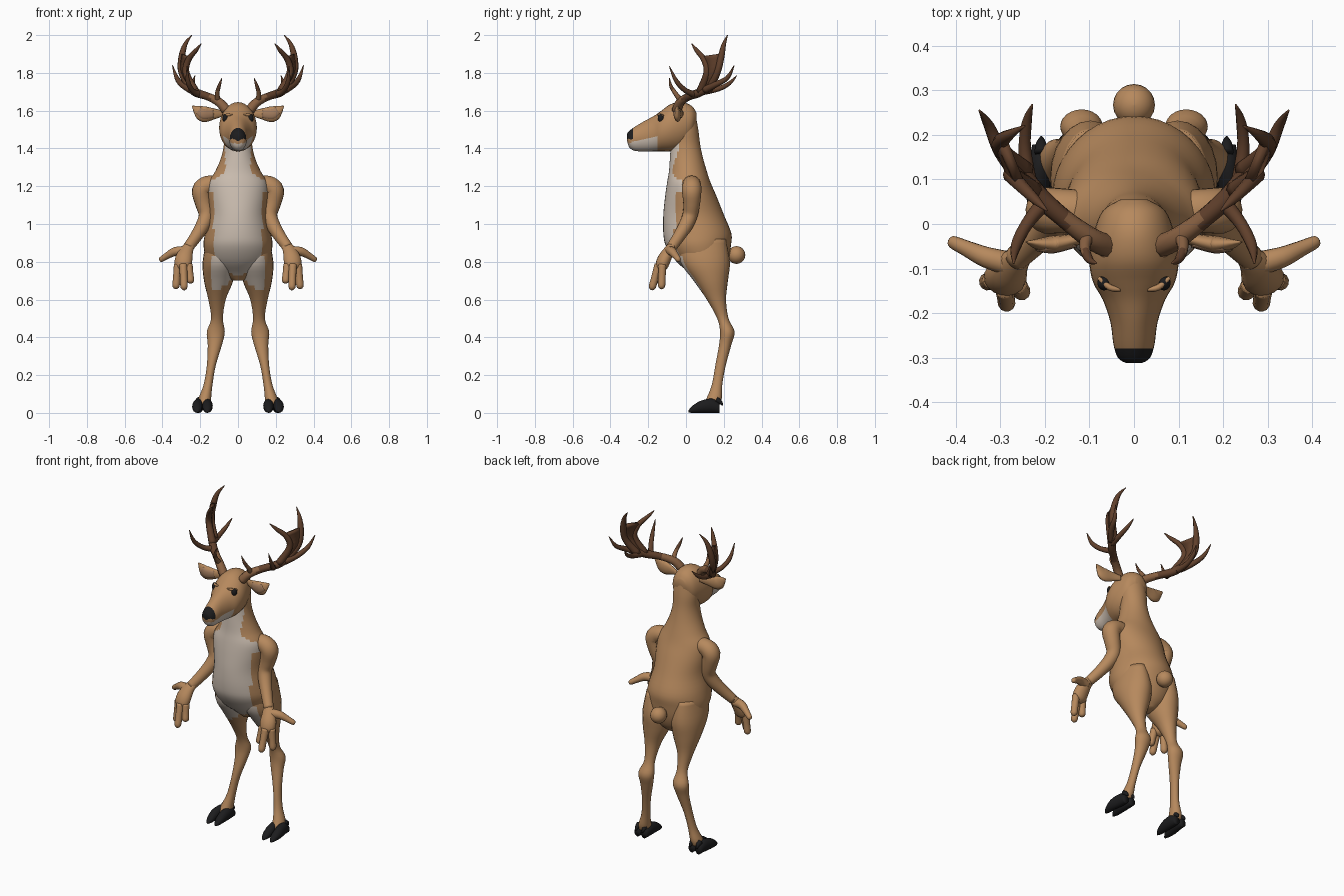
import bpy, math
from mathutils import Vector


def material(name, rgb):
    m = bpy.data.materials.new(name)
    m.diffuse_color = (*rgb, 1)
    return m


FUR = material("tan_fur", (0.47, 0.25, 0.11))
PALE = material("pale_fur", (0.62, 0.53, 0.45))
BLACK = material("black_horn", (0.012, 0.012, 0.013))
ANTLER = material("dark_antler", (0.12, 0.052, 0.025))
BASE = material("antler_base", (0.25, 0.12, 0.055))
EAR = material("inner_ear", (0.36, 0.20, 0.11))


def spline(rows, steps):
    """Smoothly interpolate rows of numbers."""
    out = []
    for i in range(len(rows) - 1):
        a, b = rows[max(i - 1, 0)], rows[i]
        c, d = rows[i + 1], rows[min(i + 2, len(rows) - 1)]
        for s in range(steps):
            t = s / steps
            out.append([0.5 * (2 * q + (r - p) * t + (2 * p - 5 * q + 4 * r - w) * t * t
                               + (3 * q - p - 3 * r + w) * t ** 3)
                        for p, q, r, w in zip(a, b, c, d)])
    out.append(list(rows[-1]))
    return out


def make(name, verts, faces, mats, rule=None, mirror=False):
    me = bpy.data.meshes.new(name)
    me.from_pydata(verts, [], faces)
    for m in mats:
        me.materials.append(m)
    for p in me.polygons:
        p.use_smooth = True
        if rule:
            p.material_index = rule(p.center)
    ob = bpy.data.objects.new(name, me)
    bpy.context.collection.objects.link(ob)
    if mirror:
        ob.modifiers.new("both_sides", "MIRROR").use_mirror_merge = False
    return ob


def skin(name, rings, mats, rule=None, mirror=False):
    """Join equal rings of points into a closed surface."""
    n = len(rings[0])
    verts = [v for r in rings for v in r]
    faces = [(i * n + j, i * n + (j + 1) % n, (i + 1) * n + (j + 1) % n, (i + 1) * n + j)
             for i in range(len(rings) - 1) for j in range(n)]
    faces += [tuple(range(n))[::-1], tuple(range(len(verts) - n, len(verts)))]
    ob = make(name, verts, faces, mats, rule, mirror)
    # consistent outward normals
    import bmesh
    bm = bmesh.new()
    bm.from_mesh(ob.data)
    bmesh.ops.recalc_face_normals(bm, faces=bm.faces)
    bm.to_mesh(ob.data)
    bm.free()
    return ob


def loft(name, axis, rows, mats, rule=None, mirror=False, seg=24, steps=4):
    """Rows hold position on the axis, then x min/max, then min/max on the third axis."""
    rings = []
    for t, x0, x1, b0, b1 in spline(rows, steps):
        ring = []
        for j in range(seg):
            a = 2 * math.pi * j / seg
            x = (x0 + x1) / 2 + (x1 - x0) / 2 * math.cos(a)
            b = (b0 + b1) / 2 + (b1 - b0) / 2 * math.sin(a)
            ring.append((x, b, t) if axis == "z" else (x, t, b))
        rings.append(ring)
    return skin(name, rings, mats, rule, mirror)


def tube(name, pts, mats, rule=None, flat=1.0, ref=(1, 0.2, 0.1), seg=12, steps=4):
    """Mirrored tapered limb; points are x, y, z, radius."""
    rows = spline(pts, steps)
    pos = [Vector(r[:3]) for r in rows]
    u, rings = Vector(ref), []
    for i, p in enumerate(pos):
        t = (pos[min(i + 1, len(pos) - 1)] - pos[max(i - 1, 0)]).normalized()
        u = (u - t * u.dot(t)).normalized()
        v, r = t.cross(u), max(rows[i][3], 0.002)
        rings.append([p + r * (u * math.cos(a) + v * flat * math.sin(a))
                      for a in (2 * math.pi * j / seg for j in range(seg))])
    return skin(name, rings, mats, rule, True)


def ball(name, c, r, mat, mirror=False):
    rows = []
    for k in range(13):
        a = math.pi * (k + 0.02) / 12.04
        s, h = math.sin(a), -math.cos(a)
        rows.append((c[2] + r[2] * h, c[0] - r[0] * s, c[0] + r[0] * s,
                     c[1] - r[1] * s, c[1] + r[1] * s))
    return loft(name, "z", rows, [mat], None, mirror, 20, 1)


# Torso and neck, with pale chest and belly
def chest_rule(c):
    w = 0.068 if c.z > 1.27 else 0.068 + (1.27 - c.z) * 1.8 if c.z > 1.22 else 0.16 if c.z > 1.17 else 0.13
    return int(c.y < 0.03 and abs(c.x) < w and c.z > 0.73)


torso = [(0.70, 0.03, 0.06, 0.16), (0.74, 0.10, 0.02, 0.20), (0.80, 0.16, -0.05, 0.225),
         (0.88, 0.182, -0.105, 0.237), (0.95, 0.175, -0.12, 0.24), (1.05, 0.155, -0.12, 0.20),
         (1.15, 0.16, -0.11, 0.16), (1.22, 0.155, -0.10, 0.13), (1.28, 0.12, -0.09, 0.11),
         (1.35, 0.09, -0.085, 0.09), (1.42, 0.075, -0.08, 0.075), (1.50, 0.075, -0.07, 0.065),
         (1.58, 0.065, -0.06, 0.05)]
loft("torso", "z", [(z, -w, w, f, b) for z, w, f, b in torso], [FUR, PALE], chest_rule, seg=40)


# Head with pale jaw and black nose
def head_rule(c):
    if c.y < -0.28 and c.z > 1.452 + max(0, 0.02 - abs(c.x)) * -0.6:
        return 2
    return int(c.y < -0.15 and c.z < 1.455 + (c.y + 0.2) * 0.25)


head = [(0.055, 0.03, 1.53, 1.59), (0.03, 0.07, 1.45, 1.625), (-0.02, 0.09, 1.40, 1.645),
        (-0.08, 0.10, 1.385, 1.635), (-0.13, 0.092, 1.385, 1.60), (-0.17, 0.07, 1.385, 1.572),
        (-0.22, 0.053, 1.385, 1.545), (-0.27, 0.046, 1.387, 1.515), (-0.30, 0.036, 1.405, 1.493),
        (-0.312, 0.018, 1.44, 1.478)]
loft("head", "y", [(y, -w, w, b, t) for y, w, b, t in head], [FUR, PALE, BLACK], head_rule, seg=32)
ball("eye", (0.067, -0.132, 1.56), (0.015, 0.017, 0.023), BLACK, True)
tube("brow", [(0.03, -0.147, 1.577, 0.004), (0.055, -0.142, 1.578, 0.007), (0.08, -0.12, 1.575, 0.004)], [FUR])

# Ears
ear = [(0.08, -0.02, 1.585, 0.015), (0.13, -0.035, 1.583, 0.03), (0.18, -0.045, 1.582, 0.042),
       (0.21, -0.045, 1.60, 0.03), (0.242, -0.04, 1.624, 0.003)]
tube("ear", ear, [FUR], flat=0.45, ref=(0, 0, 1))
tube("ear_inner", [(x, y - 0.009, z, r * 0.7) for x, y, z, r in ear[1:4]], [EAR], flat=0.4, ref=(0, 0, 1))

# Legs with pale inner thigh
leg = [(0.92, 0.04, 0.165, -0.04, 0.21), (0.80, 0.008, 0.187, -0.03, 0.232), (0.70, 0.025, 0.18, 0.04, 0.222),
       (0.60, 0.065, 0.157, 0.11, 0.212), (0.50, 0.08, 0.142, 0.165, 0.225), (0.43, 0.07, 0.165, 0.18, 0.257),
       (0.36, 0.085, 0.16, 0.175, 0.24), (0.25, 0.118, 0.165, 0.155, 0.21), (0.15, 0.135, 0.182, 0.137, 0.192),
       (0.08, 0.142, 0.208, 0.11, 0.19), (0.045, 0.145, 0.215, 0.09, 0.18)]
loft("leg", "z", leg, [FUR, PALE],
     lambda c: int(0.64 + abs(c.x - 0.12) * 0.7 < c.z < 0.82 and c.x < 0.142 and c.y < 0.125), True, 24)

# Cloven hooves and dewclaws
for part, x, dx in (("inner_hoof", 0.162, 0.0), ("outer_hoof", 0.208, 0.008)):
    loft(part, "y", [(0.178, x - 0.02, x + 0.02, 0.0, 0.05), (0.14, x - 0.028, x + 0.028, 0.0, 0.075),
                     (0.08, x + dx - 0.027, x + dx + 0.027, 0.0, 0.065),
                     (0.035, x + dx - 0.02, x + dx + 0.02, 0.0, 0.038),
                     (0.012, x + dx - 0.006, x + dx + 0.006, 0.002, 0.012)], [BLACK], None, True, 16)
    tube(part + "_dewclaw", [(x, 0.16, 0.07, 0.016), (x, 0.18, 0.058, 0.012), (x, 0.195, 0.04, 0.003)],
         [BLACK], seg=8)

# Tail
ball("tail", (0, 0.267, 0.836), (0.047, 0.047, 0.047), FUR)
loft("tail_root", "y", [(0.21, -0.03, 0.03, 0.82, 0.88), (0.255, -0.03, 0.03, 0.81, 0.87)], [FUR])

# Arms and hands
tube("arm", [(0.10, 0.03, 1.21, 0.045), (0.16, 0.03, 1.205, 0.05), (0.192, 0.03, 1.175, 0.052),
             (0.182, 0.03, 1.11, 0.045), (0.168, 0.022, 1.05, 0.04), (0.185, 0.0, 0.995, 0.038),
             (0.225, -0.04, 0.93, 0.032), (0.265, -0.078, 0.875, 0.028)], [FUR], seg=18)
tube("palm", [(0.25, -0.065, 0.895, 0.026), (0.272, -0.09, 0.86, 0.036), (0.287, -0.115, 0.815, 0.047),
              (0.292, -0.13, 0.775, 0.043), (0.295, -0.137, 0.755, 0.02)], [FUR], flat=0.75, seg=16)
tube("thumb", [(0.275, -0.09, 0.855, 0.028), (0.33, -0.075, 0.855, 0.024), (0.375, -0.055, 0.832, 0.018),
               (0.407, -0.04, 0.812, 0.014), (0.415, -0.036, 0.808, 0.004)], [FUR])
for name, start, tip in (("inner_finger", (0.262, -0.135), (0.25, -0.155, 0.685)),
                         ("middle_finger", (0.29, -0.145), (0.285, -0.183, 0.65)),
                         ("outer_finger", (0.318, -0.125), (0.33, -0.13, 0.655))):
    a, b = Vector((*start, 0.785)), Vector(tip)
    tube(name, [(*a.lerp(b, f), r) for f, r in ((0, 0.022), (0.5, 0.02), (0.88, 0.019), (1, 0.005))], [FUR])


# Antlers: beam, tines and flat palm between the two tall tines
def antler_rule(c):
    return int(c.x < 0.15 and c.z < 1.71)


front = [(0.225, 0.075, 1.70, 0.022), (0.275, 0.11, 1.80, 0.018), (0.262, 0.095, 1.87, 0.016),
         (0.222, 0.055, 1.92, 0.011), (0.195, 0.03, 1.955, 0.002)]
rear = [(0.245, 0.12, 1.71, 0.022), (0.297, 0.165, 1.80, 0.018), (0.298, 0.185, 1.88, 0.018),
        (0.28, 0.20, 1.95, 0.012), (0.245, 0.22, 2.0, 0.002)]
antler = {
    "beam": [(0.06, -0.05, 1.60, 0.026), (0.10, -0.03, 1.645, 0.024), (0.16, 0.015, 1.675, 0.021),
             (0.22, 0.07, 1.695, 0.023), (0.26, 0.13, 1.725, 0.02)],
    "brow_tine": [(0.105, -0.025, 1.65, 0.016), (0.11, -0.055, 1.69, 0.012), (0.10, -0.08, 1.73, 0.009),
                  (0.085, -0.088, 1.772, 0.002)],
    "forward_tine": [(0.20, 0.05, 1.685, 0.018), (0.24, 0.0, 1.705, 0.014), (0.265, -0.05, 1.755, 0.012),
                     (0.27, -0.088, 1.835, 0.002)],
    "outer_tine": [(0.25, 0.10, 1.71, 0.02), (0.298, 0.16, 1.74, 0.016), (0.325, 0.22, 1.775, 0.012),
                   (0.347, 0.255, 1.84, 0.002)],
    "back_tine": [(0.235, 0.09, 1.70, 0.018), (0.245, 0.17, 1.715, 0.014), (0.24, 0.23, 1.745, 0.011),
                  (0.228, 0.268, 1.785, 0.002)],
    "tall_front_tine": front, "tall_rear_tine": rear}
for name, pts in antler.items():
    tube("antler_" + name, pts, [ANTLER, BASE], antler_rule, seg=10)

edge_a, edge_b = spline(front[:4], 4)[:10], spline(rear[:4], 4)[:10]
web = [v[:3] for v in edge_a + edge_b]
plate = make("antler_palm", web, [(i, i + 1, i + 11, i + 10) for i in range(9)], [ANTLER], None, True)
thick = plate.modifiers.new("thickness", "SOLIDIFY")
thick.thickness, thick.offset = 0.02, 0
